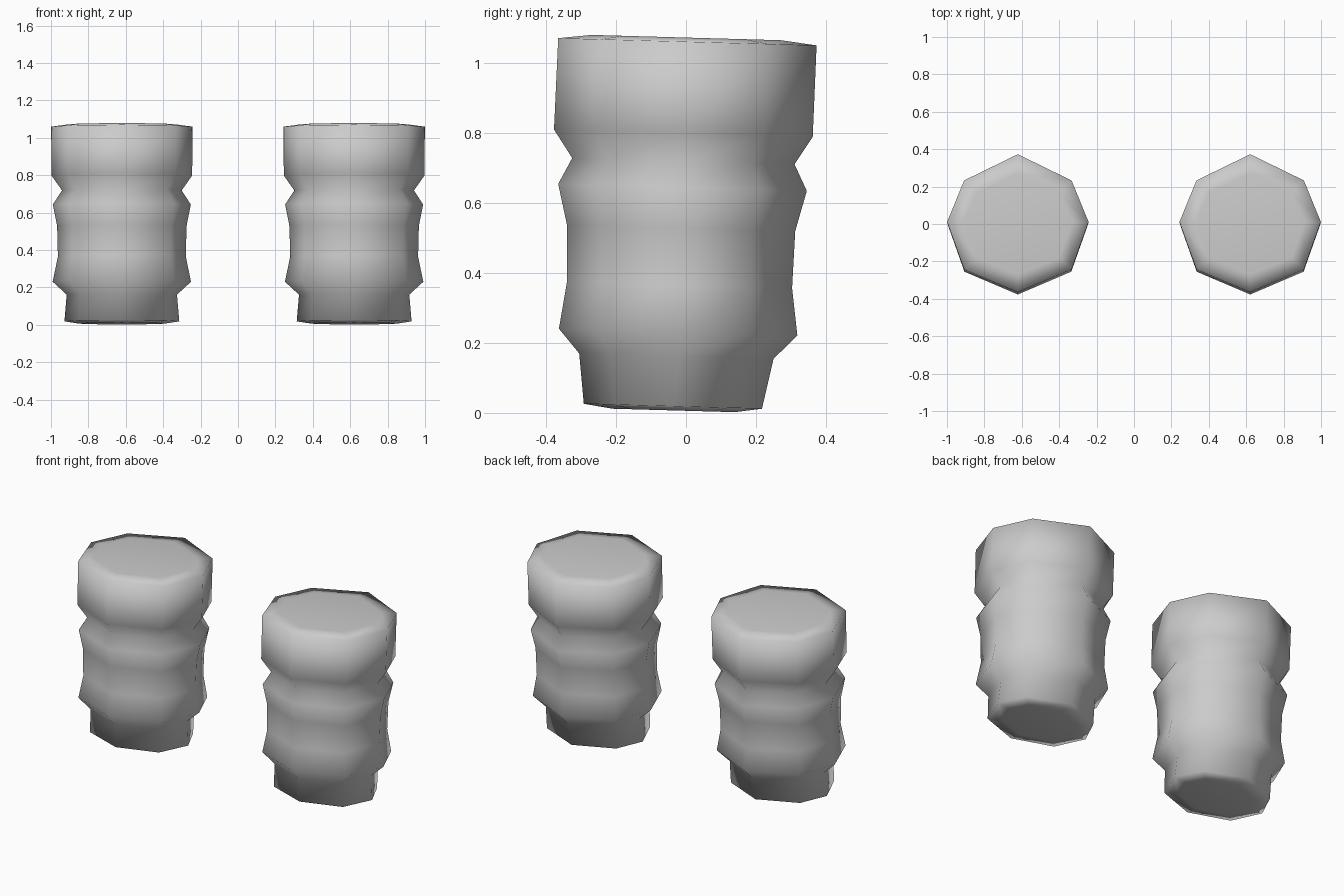
import bpy
import bmesh

# Remove the default cube
cube = bpy.data.objects.get("Cube")
if cube:
    bpy.data.objects.remove(cube, do_unlink=True)

# Single light grey material
grey = bpy.data.materials.new("light_grey")
grey.use_nodes = True
colour = (0.6, 0.6, 0.6, 1)
grey.diffuse_color = colour
grey.node_tree.nodes["Principled BSDF"].inputs["Base Color"].default_value = colour

# Slightly uneven octagon, counter-clockwise from the outer side
OCTAGON = [(1, 0.02), (0.76, 0.62), (0, 1), (-0.76, 0.62),
           (-1, 0.02), (-0.76, -0.67), (0, -1), (0.76, -0.67)]
TILT = -0.028   # every ring leans down toward the back

# Rings from bottom to top: height, half width x, front y, back y
RINGS = [
    (0.007, 0.23, -0.21, 0.14),     # base cap
    (0.019, 0.307, -0.292, 0.217),  # base edge
    (0.162, 0.295, -0.305, 0.25),   # ankle
    (0.231, 0.37, -0.363, 0.318),   # lower ridge
    (0.365, 0.342, -0.34, 0.303),
    (0.528, 0.346, -0.34, 0.312),
    (0.644, 0.369, -0.365, 0.345),  # upper ridge
    (0.719, 0.32, -0.325, 0.31),    # groove
    (0.799, 0.376, -0.377, 0.362),  # collar
    (1.06, 0.378, -0.365, 0.373),   # rim
    (1.072, 0.29, -0.27, 0.27),     # top cap
]


def make_column(name, x):
    bm = bmesh.new()
    loops = []
    for z, rx, front, back in RINGS:
        mid, ry = (front + back) / 2, (back - front) / 2
        loops.append([bm.verts.new((x + rx * u, mid + ry * v, z + TILT * ry * v))
                      for u, v in OCTAGON])
    n = len(OCTAGON)
    for low, high in zip(loops, loops[1:]):
        for i in range(n):
            j = (i + 1) % n
            bm.faces.new((low[i], low[j], high[j], high[i]))
    bm.faces.new(loops[-1])
    bm.faces.new(reversed(loops[0]))
    for face in bm.faces:
        face.smooth = True
    mesh = bpy.data.meshes.new(name)
    bm.to_mesh(mesh)
    bm.free()
    mesh.materials.append(grey)
    obj = bpy.data.objects.new(name, mesh)
    bpy.context.collection.objects.link(obj)


make_column("left_ridged_column", 0.621)
make_column("right_ridged_column", -0.621)
